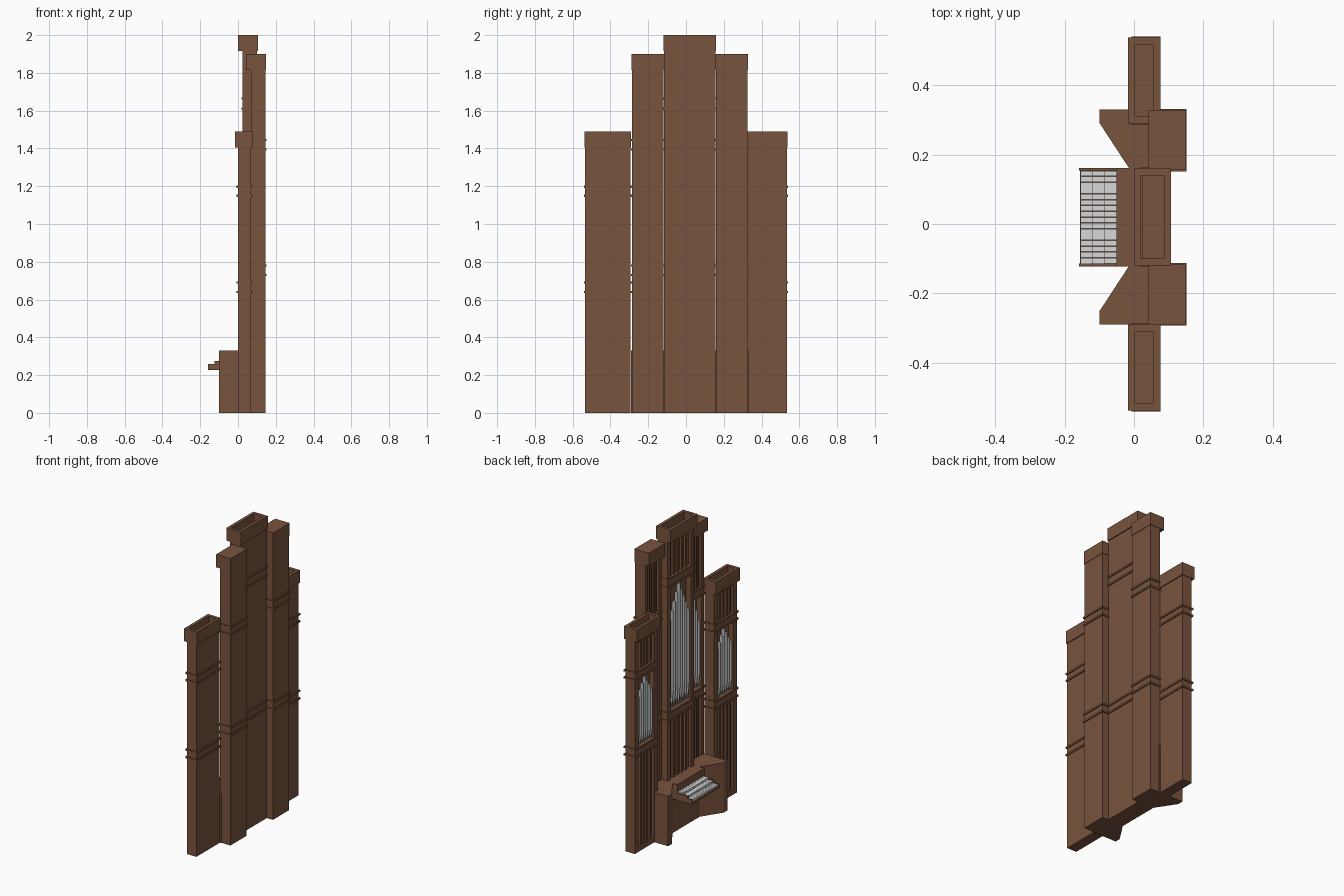
import bpy, bmesh, math
from mathutils import Matrix, Vector

if "Cube" in bpy.data.objects:
    bpy.data.objects.remove(bpy.data.objects["Cube"])


def mat(name, col):
    m = bpy.data.materials.new(name)
    m.diffuse_color = (*col, 1)
    m.use_nodes = True
    m.node_tree.nodes["Principled BSDF"].inputs["Base Color"].default_value = m.diffuse_color
    return m


WOOD = mat("brown_wood", (0.19, 0.087, 0.047))
SILVER = mat("pipe_silver", (0.55, 0.56, 0.57))
IVORY = mat("key_white", (0.68, 0.68, 0.68))


def box(bm, x0, x1, y0, y1, z0, z1):
    m = Matrix.Translation(((x0 + x1) / 2, (y0 + y1) / 2, (z0 + z1) / 2))
    bmesh.ops.create_cube(bm, size=1, matrix=m @ Matrix.Diagonal((x1 - x0, y1 - y0, z1 - z0, 1)))


def prism(bm, pts, z0, z1):
    f = bm.faces.new([bm.verts.new((x, y, z0)) for x, y in pts])
    ext = bmesh.ops.extrude_face_region(bm, geom=[f])["geom"]
    for v in ext:
        if isinstance(v, bmesh.types.BMVert):
            v.co.z = z1


def finish(bm, name, material, smooth=False):
    bmesh.ops.recalc_face_normals(bm, faces=bm.faces)
    me = bpy.data.meshes.new(name)
    bm.to_mesh(me)
    bm.free()
    me.materials.append(material)
    ob = bpy.data.objects.new(name, me)
    bpy.context.collection.objects.link(ob)
    if smooth:
        bpy.context.view_layer.objects.active = ob
        ob.select_set(True)
        bpy.ops.object.shade_smooth_by_angle(angle=math.radians(40))
        ob.select_set(False)


def cone(bm, x, y, z0, z1, r0, r1):
    bmesh.ops.create_cone(bm, cap_ends=True, segments=12, radius1=r0, radius2=r1, depth=z1 - z0,
                          matrix=Matrix.Translation((x, y, (z0 + z1) / 2)))


def tower(name, y0, y1, x0, x1, crown, zt, low, high, zslat, stile, count, hollow):
    """Case with two slatted panels, a pipe opening, mouldings and a crown.
    low / high are the z pairs of the moulding strips."""
    zc = zt - 0.085                 # underside of the crown
    rec = x0 + 0.035                # back of the recesses
    a, b = y0 + stile, y1 - stile   # opening width
    # case: back, stiles and rails
    bm = bmesh.new()
    box(bm, rec, x1, y0, y1, 0, zc)
    for s0, s1 in ((y0, a), (b, y1)):
        box(bm, x0, rec, s0, s1, 0, zc)
    for r0, r1 in ((0, 0.04), low, high, (zc - 0.02, zc)):
        box(bm, x0, rec, a, b, r0, r1)
    finish(bm, name + "_case", WOOD)
    # vertical slats of the upper and lower panels
    bm = bmesh.new()
    n = 5
    step = (b - a) / n
    for p0, p1 in ((zslat, low[0]), (high[1], zc - 0.02)):
        box(bm, x0 + 0.018, rec, a, b, p0, p1)
        for i in range(1, n):
            yc = a + i * step
            box(bm, x0 + 0.004, x0 + 0.018, yc - step * 0.22, yc + step * 0.22, p0, p1)
    finish(bm, name + "_slats", WOOD)
    # moulding strips around the case
    bm = bmesh.new()
    for z in (*low, *high):
        box(bm, x0 - 0.007, x1 + 0.007, y0 - 0.006, y1 + 0.006, z - 0.006, z + 0.006)
    finish(bm, name + "_mouldings", WOOD)
    # crown, either solid or an open tray
    bm = bmesh.new()
    c0, c1 = crown
    e, t = 0.003, 0.02
    if hollow:
        box(bm, c0, c0 + t, y0 - e, y1 + e, zc, zt)
        box(bm, c1 - t, c1, y0 - e, y1 + e, zc, zt)
        for s0, s1 in ((y0 - e, y0 + t - e), (y1 - t + e, y1 + e)):
            box(bm, c0 + t, c1 - t, s0, s1, zc, zt)
    else:
        box(bm, c0, c1, y0 - e, y1 + e, zc, zt)
    finish(bm, name + "_crown", WOOD)
    # pipes, tallest in the middle
    bm = bmesh.new()
    z0, h = low[1] + 0.006, high[0] - low[1] - 0.03
    pitch = (b - a) / count
    r = pitch * 0.46
    for i in range(count):
        d = abs(i - (count - 1) / 2) / ((count - 1) / 2)
        y = a + (i + 0.5) * pitch
        top = z0 + h * (1 - 0.26 * d)
        foot = z0 + h * 0.14
        cone(bm, x0 + 0.016, y, z0, foot, r * 0.3, r)
        cone(bm, x0 + 0.016, y, foot, top, r, r)
    finish(bm, name + "_pipes", SILVER, True)


C = 0.02   # the inner group sits slightly off centre
tower("centre_tower", C - 0.137, C + 0.137, 0.025, 0.1, (0.0, 0.106), 2.0,
      (0.73, 0.78), (1.61, 1.665), 0.04, 0.03, 9, True)
for side, s in (("left", 1), ("right", -1)):
    y0, y1 = sorted((C + s * 0.138, C + s * 0.306))
    tower(side + "_middle_tower", y0, y1, 0.07, 0.145, (0.042, 0.148), 1.9,
          (0.73, 0.78), (1.395, 1.445), 0.04, 0.025, 5, False)
    y0, y1 = sorted((s * 0.293, s * 0.535))
    tower(side + "_outer_tower", y0, y1, 0.0, 0.07, (-0.017, 0.076), 1.49,
          (0.64, 0.69), (1.15, 1.197), 0.04, 0.04, 7, True)

# console: solid base with two splayed wings
bm = bmesh.new()
half = [(0.08, 0.31), (-0.1, 0.31), (-0.1, 0.272), (-0.015, 0.142)]
pts = [(x, C + y) for x, y in half] + [(x, C - y) for x, y in reversed(half)]
prism(bm, pts, 0, 0.33)
finish(bm, "console_base", WOOD)

# keyboard desk with backboard and cheeks
bm = bmesh.new()
k0, k1 = C - 0.142, C + 0.142
box(bm, -0.05, -0.01, k0, k1, 0.226, 0.33)
box(bm, -0.155, -0.05, k0, k1, 0.226, 0.242)
for e0, e1 in ((k0, k0 + 0.008), (k1 - 0.008, k1)):
    box(bm, -0.158, -0.05, e0, e1, 0.226, 0.258)
    box(bm, -0.125, -0.05, e0, e1, 0.258, 0.274)
finish(bm, "keyboard_desk", WOOD)

# three stepped rows of keys
bm = bmesh.new()
kn = 16
w = (k1 - k0 - 0.016) / kn
for row in range(3):
    xf = -0.154 + row * 0.034
    for i in range(kn):
        y = k0 + 0.008 + i * w
        box(bm, xf, xf + 0.036, y + 0.0006, y + w - 0.0006, 0.24, 0.254 + row * 0.014)
finish(bm, "keys", IVORY)
